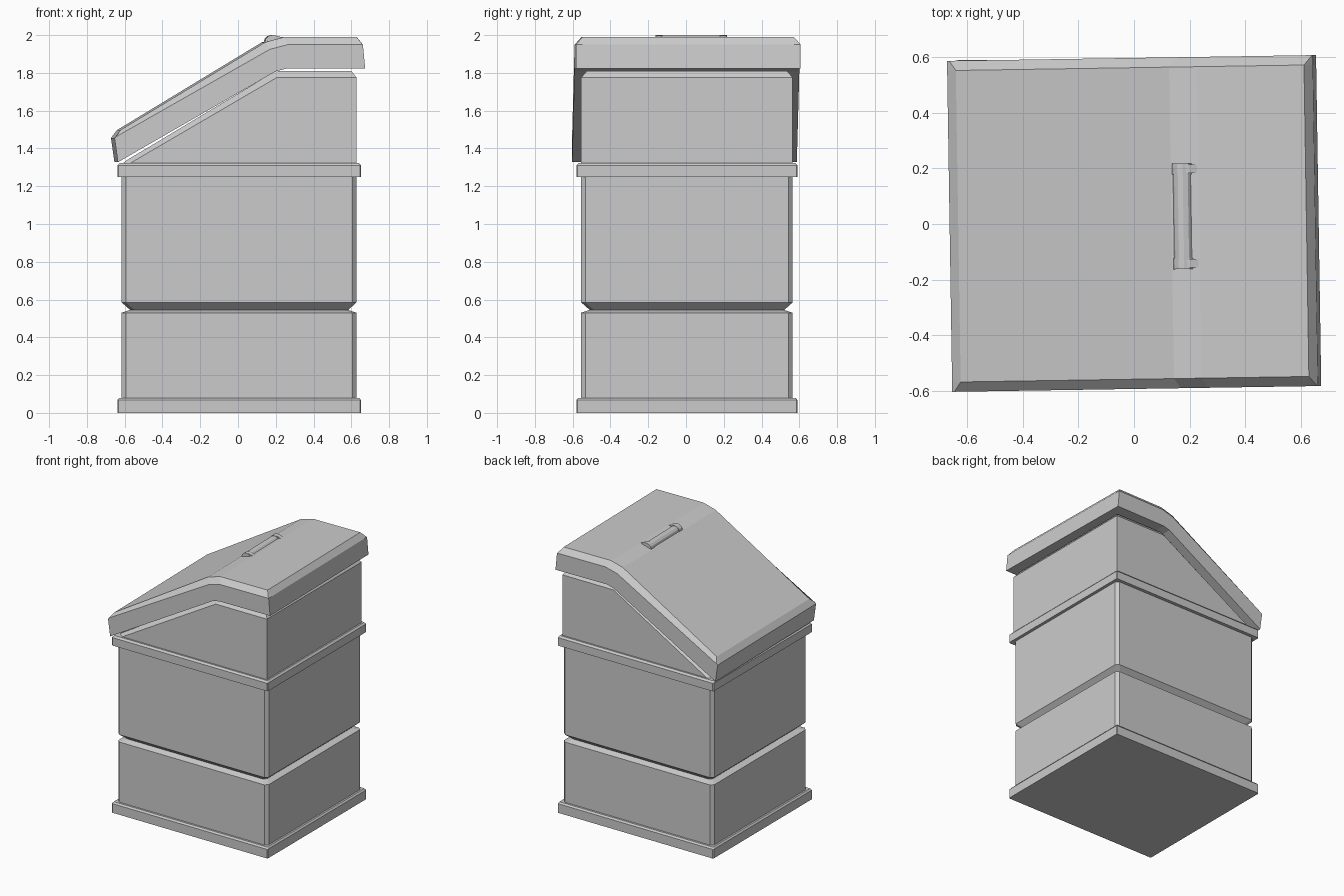
import bpy, bmesh, math
from mathutils import Matrix

if "Cube" in bpy.data.objects:
    bpy.data.objects.remove(bpy.data.objects["Cube"])

LID_TURN = Matrix.Rotation(math.radians(0.9), 4, 'Z')


def loft(name, rings, turn=None):
    """Skin a list of closed rings of equal length and cap both ends."""
    bm = bmesh.new()
    loops = [[bm.verts.new(p) for p in ring] for ring in rings]
    n = len(loops[0])
    for a, b in zip(loops, loops[1:]):
        for i in range(n):
            j = (i + 1) % n
            bm.faces.new((a[i], a[j], b[j], b[i]))
    bm.faces.new(loops[0])
    bm.faces.new(loops[-1])
    bmesh.ops.remove_doubles(bm, verts=bm.verts, dist=0.0005)
    bmesh.ops.recalc_face_normals(bm, faces=bm.faces)
    if turn:
        bm.transform(turn)
    mesh = bpy.data.meshes.new(name)
    bm.to_mesh(mesh)
    bm.free()
    obj = bpy.data.objects.new(name, mesh)
    bpy.context.collection.objects.link(obj)
    return obj


def plan_ring(z, hx, hy, c, cx=0.006, cy=0.005):
    """Horizontal rectangle with cut corners."""
    pts = [(hx, -hy + c), (hx, hy - c), (hx - c, hy), (-hx + c, hy),
           (-hx, hy - c), (-hx, -hy + c), (-hx + c, -hy), (hx - c, -hy)]
    return [(x + cx, y + cy, z) for x, y in pts]


def stack(name, levels, c):
    return loft(name, [plan_ring(z, hx, hy, c) for z, hx, hy in levels])


def side_solid(name, side, middle, half, inset, cy, turn=None):
    """Side profile carried across y, with a chamfer at both sides."""
    sections = [(-half, side), (-half + inset, middle),
                (half - inset, middle), (half, side)]
    return loft(name, [[(x, y + cy, z) for x, z in prof] for y, prof in sections], turn)


# Base plinth
stack("base_plinth", [(0, .645, .585), (.068, .645, .585), (.08, .635, .575)], .006)

# Main body with the V groove around it
stack("main_body", [(.07, .622, .56), (.53, .622, .56), (.545, .577, .515),
                    (.585, .622, .56), (1.27, .622, .56)], .022)

# Rim band
stack("rim_band", [(1.25, .645, .585), (1.31, .645, .585), (1.323, .633, .573)], .006)

# Sloped hood under the lid
hood_side = [(-.615, 1.30), (.628, 1.30), (.628, 1.775), (.628, 1.775),
             (.205, 1.775), (-.60, 1.305), (-.615, 1.302)]
hood_mid = [(-.615, 1.30), (.628, 1.30), (.628, 1.775), (.60, 1.81),
            (.20, 1.81), (-.585, 1.34), (-.615, 1.318)]
side_solid("hood", hood_side, hood_mid, .56, .03, .005)

# Lid, turned slightly askew
under = [(-.645, 1.327), (.19, 1.808), (.245, 1.822), (.664, 1.822)]
lid_side = under + [(.652, 1.95), (.65, 1.95), (.255, 1.95), (.16, 1.925),
                    (-.655, 1.462), (-.663, 1.455)]
lid_mid = under + [(.652, 1.95), (.62, 1.99), (.235, 1.99), (.135, 1.962),
                   (-.632, 1.497), (-.663, 1.455)]
side_solid("lid", lid_side, lid_mid, .595, .035, .002, LID_TURN)


# Handle bar with end collars and mounting lugs
def rod(name, y0, y1, r, sides=12):
    rings = []
    for y in (y0, y1):
        rings.append([(.178 + r * math.cos(2 * math.pi * i / sides), y,
                       1.961 + r * math.sin(2 * math.pi * i / sides))
                      for i in range(sides)])
    return loft(name, rings, LID_TURN)


def lug(name, y0, y1):
    prof = [(.17, 1.95), (.232, 1.97), (.232, 1.988), (.20, 1.997), (.17, 1.997)]
    return loft(name, [[(x, y, z) for x, z in prof] for y in (y0, y1)], LID_TURN)


rod("handle_bar", -.15, .20, .036)
for label, y0, y1 in (("front", -.165, -.125), ("back", .175, .215)):
    rod("handle_collar_" + label, y0, y1, .039)
    lug("handle_lug_" + label, y0 + .005, y1 - .005)
